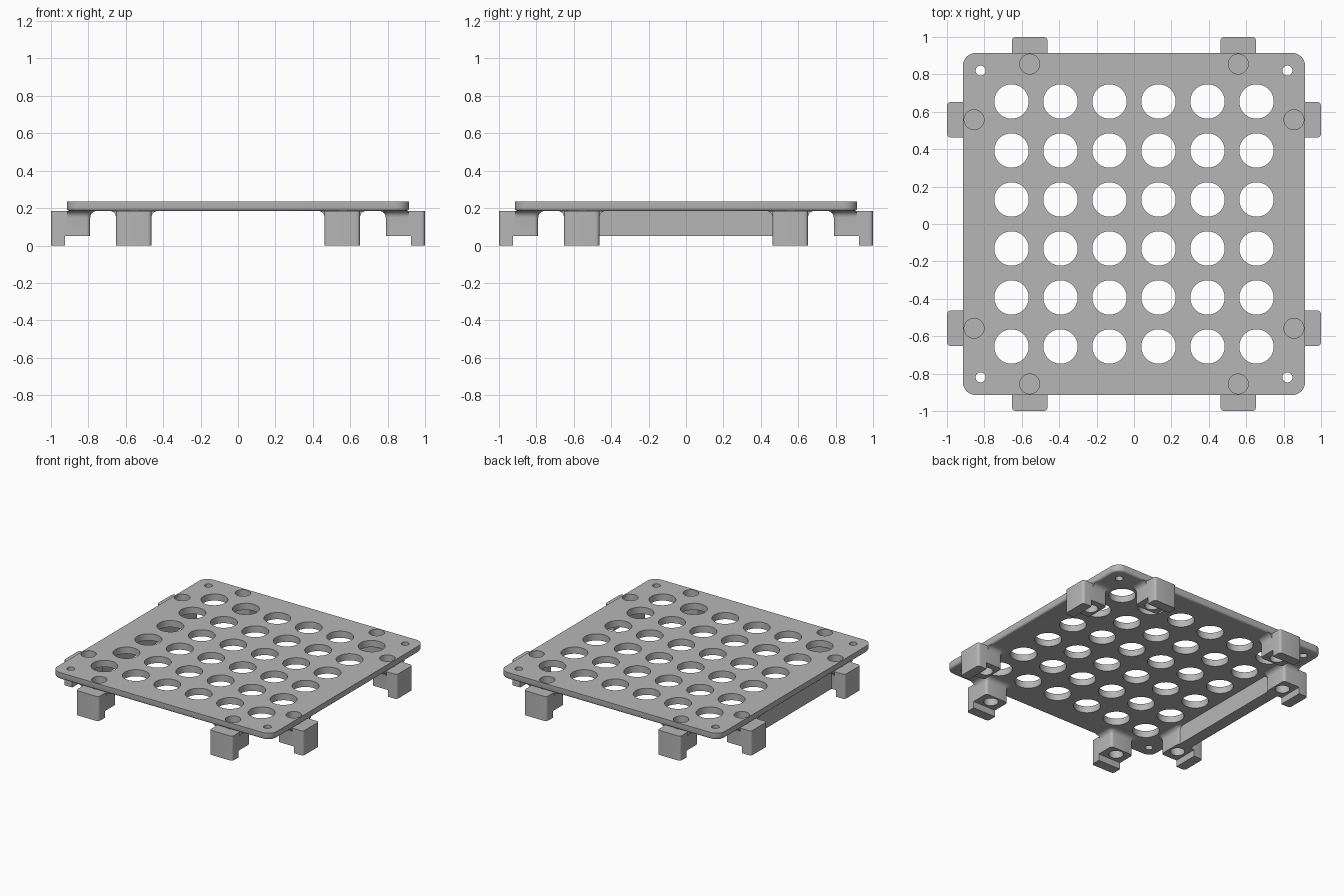
import bpy, bmesh
from math import pi, sin, cos, radians
from mathutils import Matrix, Vector

cube = bpy.data.objects.get("Cube")
if cube:
    bpy.data.objects.remove(cube, do_unlink=True)

grey = bpy.data.materials.new("plain grey")
grey.use_nodes = True
grey.diffuse_color = (0.47, 0.47, 0.47, 1)
grey.node_tree.nodes["Principled BSDF"].inputs["Base Color"].default_value = grey.diffuse_color

TOP, UNDER, HALF = 0.235, 0.185, 0.915   # plate heights and half width
FOOT, SEAT = 0.5575, 0.855               # foot offset and pocket distance from centre
FOOT_BASE, INNER, SPLIT, W = 0.05, 0.79, 0.912, 0.095


def add_object(name, bm):
    bmesh.ops.recalc_face_normals(bm, faces=bm.faces)
    mesh = bpy.data.meshes.new(name)
    bm.to_mesh(mesh)
    bm.free()
    mesh.materials.append(grey)
    obj = bpy.data.objects.new(name, mesh)
    bpy.context.collection.objects.link(obj)
    return obj


def add_box(bm, low, high):
    low, high = Vector(low), Vector(high)
    size = high - low
    m = Matrix.Translation((low + high) / 2) @ Matrix.Diagonal((*size, 1))
    bmesh.ops.create_cube(bm, size=1, matrix=m)


def add_drill(bm, x, y, r, low, high, sides=48):
    bmesh.ops.create_cone(bm, cap_ends=True, segments=sides, radius1=r, radius2=r,
                          depth=high - low, matrix=Matrix.Translation((x, y, (low + high) / 2)))


def cut(obj, drills):
    """Subtract the drills and bake the result into the mesh."""
    cutter = add_object("cutter", drills)
    cutter.hide_render = True
    mod = obj.modifiers.new("holes", 'BOOLEAN')
    mod.operation, mod.solver, mod.object = 'DIFFERENCE', 'EXACT', cutter
    bpy.context.view_layer.update()
    graph = bpy.context.evaluated_depsgraph_get()
    mesh = bpy.data.meshes.new_from_object(obj.evaluated_get(graph))
    obj.modifiers.clear()
    obj.data = mesh
    bpy.data.objects.remove(cutter, do_unlink=True)


def smooth(obj):
    bpy.ops.object.select_all(action='DESELECT')
    obj.select_set(True)
    bpy.context.view_layer.objects.active = obj
    bpy.ops.object.shade_smooth_by_angle(angle=radians(32))


def bevel(bm, test, width, segments):
    edges = [e for e in bm.edges if test(*[v.co for v in e.verts])]
    bmesh.ops.bevel(bm, geom=edges, offset=width, segments=segments, profile=0.5, affect='EDGES')


def upright(a, b):
    return abs(a.z - b.z) > 0.01 and (a - b).xy.length < 0.001


# Perforated plate with rounded corners and a softened lower rim
bm = bmesh.new()
add_box(bm, (-HALF, -HALF, UNDER), (HALF, HALF, TOP))
bevel(bm, upright, 0.07, 8)
bevel(bm, lambda a, b: max(a.z, b.z) < UNDER + 0.001, 0.015, 3)
plate = add_object("plate", bm)

drills = bmesh.new()
grid = [(i - 2.5) * 0.262 for i in range(6)]
for x in grid:
    for y in grid:
        add_drill(drills, x, y, 0.092, 0.1, 0.3)
for sx in (-1, 1):
    for sy in (-1, 1):
        add_drill(drills, sx * 0.82, sy * 0.82, 0.027, 0.1, 0.3, 24)
        add_drill(drills, sx * FOOT, sy * SEAT, 0.053, 0.1, 0.3)
        add_drill(drills, sx * SEAT, sy * FOOT, 0.053, 0.1, 0.3)
cut(plate, drills)
smooth(plate)


# Foot body: stacked rings that flare into the underside of the plate
def ring(bm, d, z, corner=0.02, steps=5):
    pts = [(SPLIT, W + d)]
    for side, start in ((1, pi / 2), (-1, pi)):
        for i in range(steps + 1):
            a = start + i / steps * pi / 2
            pts.append((INNER + corner + (corner + d) * cos(a),
                        side * (W - corner) + (corner + d) * sin(a)))
    pts.append((SPLIT, -W - d))
    return [bm.verts.new((x, y, z)) for x, y in pts]


FLARE = 0.035
bm = bmesh.new()
rings = [ring(bm, 0, FOOT_BASE)]
for i in range(7):
    t = i / 6 * pi / 2
    rings.append(ring(bm, FLARE * (1 - cos(t)), UNDER - FLARE * (1 - sin(t))))
for a, b in zip(rings, rings[1:]):
    for i in range(len(a)):
        j = (i + 1) % len(a)
        bm.faces.new((a[i], a[j], b[j], b[i]))
bm.faces.new(rings[0])
bm.faces.new(rings[-1])
foot = add_object("foot", bm)

# Pocket from above and socket from below, with a thin floor between
drills = bmesh.new()
add_drill(drills, SEAT, 0, 0.053, 0.14, 0.3)
add_drill(drills, SEAT, 0, 0.05, -0.1, 0.12)
cut(foot, drills)

# Hooked outer lip of the foot
profile = [(SPLIT, FOOT_BASE), (0.925, FOOT_BASE), (0.925, 0), (1, 0), (1, UNDER), (SPLIT, UNDER)]
bm = bmesh.new()
face = bm.faces.new([bm.verts.new((x, -W, z)) for x, z in profile])
new = bmesh.ops.extrude_face_region(bm, geom=[face])["geom"]
bmesh.ops.translate(bm, vec=(0, 2 * W, 0), verts=[g for g in new if isinstance(g, bmesh.types.BMVert)])
bevel(bm, lambda a, b: upright(a, b) and a.x > 0.99, 0.02, 5)
lip = add_object("foot_lip", bm)
smooth(foot)
smooth(lip)

# Two feet on each side of the plate
for k, side in enumerate(("left", "back", "right", "front")):
    for n, s in (("a", -1), ("b", 1)):
        place = Matrix.Rotation(k * pi / 2, 4, 'Z') @ Matrix.Translation((0, s * FOOT, 0))
        for part in (foot, lip):
            copy = bpy.data.objects.new(f"{side}_{part.name}_{n}", part.data)
            copy.matrix_world = place
            bpy.context.collection.objects.link(copy)
for part in (foot, lip):
    bpy.data.objects.remove(part, do_unlink=True)

# Skirt wall joining the two feet on the right side
bm = bmesh.new()
add_box(bm, (-0.89, -0.49, FOOT_BASE), (-0.80, 0.49, UNDER))
add_object("right_skirt", bm)
